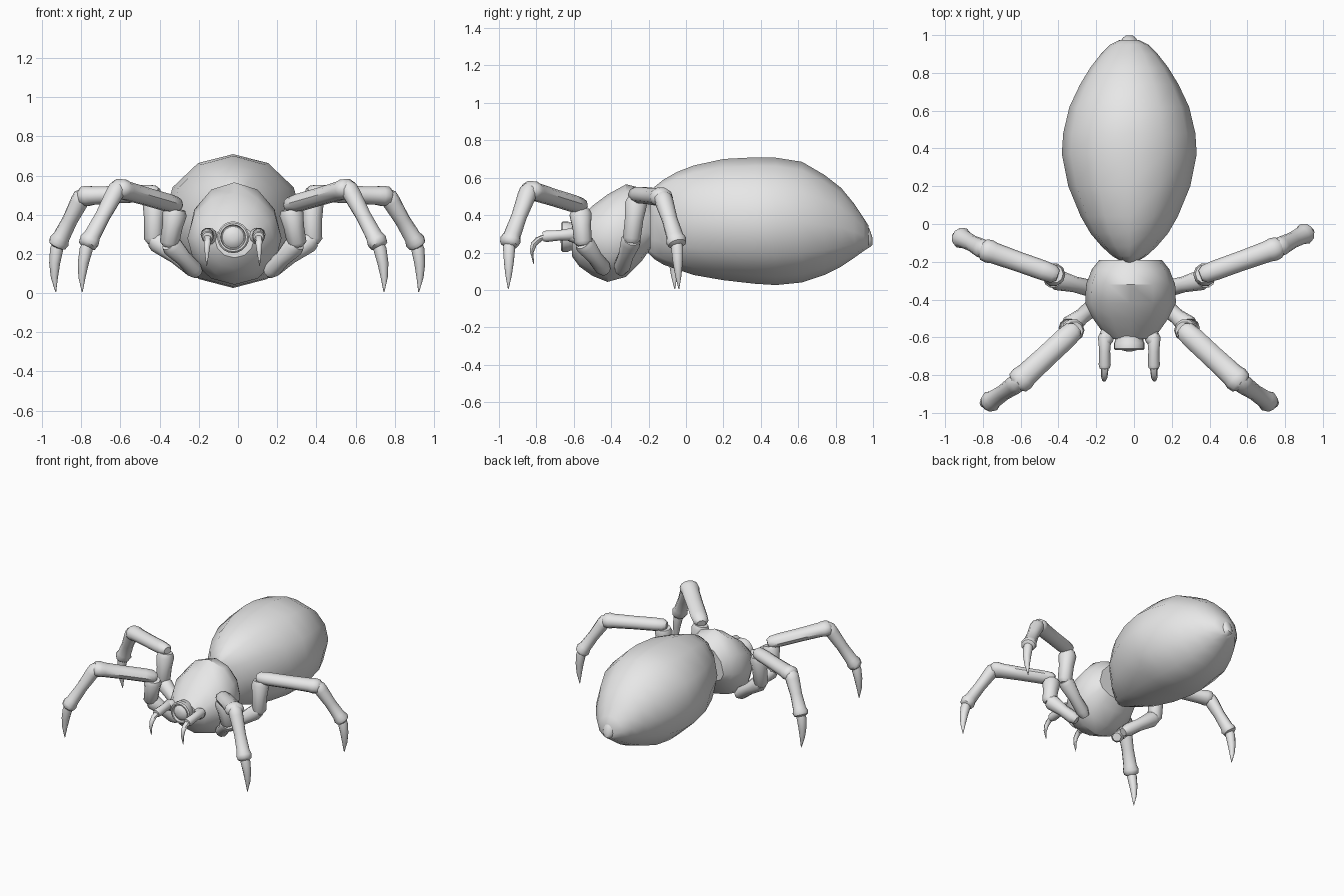
import bpy, bmesh, math
from mathutils import Vector

CX = -0.025  # body centre line

grey = bpy.data.materials.new("plain_grey")
grey.diffuse_color = (0.8, 0.8, 0.8, 1)


def loft(name, rings, angle=40):
    """Skin a list of equal rings, cap both ends, shade smooth by angle."""
    bm = bmesh.new()
    vr = [[bm.verts.new(p) for p in r] for r in rings]
    n = len(vr[0])
    for a, b in zip(vr, vr[1:]):
        for i in range(n):
            j = (i + 1) % n
            bm.faces.new((a[i], a[j], b[j], b[i]))
    bm.faces.new(vr[0])
    bm.faces.new(vr[-1])
    bmesh.ops.recalc_face_normals(bm, faces=bm.faces)
    me = bpy.data.meshes.new(name)
    bm.to_mesh(me)
    bm.free()
    me.shade_smooth()
    me.set_sharp_from_angle(angle=math.radians(angle))
    me.materials.append(grey)
    ob = bpy.data.objects.new(name, me)
    bpy.context.collection.objects.link(ob)
    return ob


def body(name, sections, sides=12, angle=50, cx=CX):
    """Sections: y, half width, bottom z, widest z, top z."""
    rings = []
    for y, hw, z0, zm, z1 in sections:
        ring = []
        for i in range(sides):
            a = math.tau * i / sides
            c = math.cos(a)
            ring.append((cx + hw * math.sin(a), y,
                         zm + c * (z1 - zm if c > 0 else zm - z0)))
        rings.append(ring)
    return loft(name, rings, angle)


def tube(name, a, b, profile, sides=10, sag=(0, 0, 0), wide=1.0):
    """Limb segment from a to b; profile: (position along, radius);
    sag bows it, wide stretches it sideways."""
    a, b, sag = Vector(a), Vector(b), Vector(sag)
    d = (b - a).normalized()
    ref = Vector((0, 0, 1)) if abs(d.z) < 0.9 else Vector((0, 1, 0))
    u = d.cross(ref).normalized()
    v = d.cross(u)
    rings = []
    for t, r in profile:
        c = a.lerp(b, t) + sag * (4 * t * (1 - t))
        rings.append([c + r * (wide * math.cos(k) * u + math.sin(k) * v)
                      for k in (math.tau * i / sides for i in range(sides))])
    return loft(name, rings, 45)


# Large egg-shaped abdomen, blunt wedge in front, small tip at the back
body("abdomen", [
    (-0.205, 0.03, 0.20, 0.36, 0.51), (-0.17, 0.09, 0.165, 0.37, 0.55),
    (-0.12, 0.145, 0.135, 0.37, 0.59), (-0.05, 0.205, 0.11, 0.37, 0.63),
    (0.04, 0.257, 0.08, 0.37, 0.665),
    (0.20, 0.323, 0.052, 0.37, 0.70), (0.37, 0.357, 0.033, 0.37, 0.709),
    (0.48, 0.35, 0.026, 0.365, 0.707), (0.62, 0.317, 0.04, 0.36, 0.685),
    (0.74, 0.26, 0.08, 0.345, 0.615), (0.83, 0.205, 0.125, 0.335, 0.545),
    (0.90, 0.15, 0.172, 0.31, 0.46), (0.95, 0.10, 0.208, 0.29, 0.385),
    (0.975, 0.05, 0.225, 0.275, 0.345)])
body("abdomen_tip", [
    (0.95, 0.05, 0.21, 0.28, 0.36), (0.982, 0.038, 0.228, 0.27, 0.325),
    (0.998, 0.018, 0.242, 0.255, 0.275)])

# Head and chest in one angular block
body("thorax", [
    (-0.19, 0.165, 0.22, 0.31, 0.49), (-0.24, 0.205, 0.15, 0.30, 0.545),
    (-0.32, 0.236, 0.07, 0.29, 0.565), (-0.42, 0.24, 0.043, 0.28, 0.51),
    (-0.50, 0.20, 0.075, 0.28, 0.45), (-0.57, 0.15, 0.125, 0.275, 0.385),
    (-0.61, 0.10, 0.18, 0.275, 0.345)], angle=35, cx=-0.018)

# Round snout: a rim with a domed lens set in it
EZ = 0.285


def disc_stack(name, steps):
    body(name, [(y, r, EZ - r, EZ, EZ + r) for y, r in steps], 20, 40)


disc_stack("snout_rim", [(-0.55, 0.075), (-0.62, 0.075), (-0.63, 0.081), (-0.66, 0.081),
                         (-0.668, 0.073), (-0.668, 0.064), (-0.65, 0.06)])
disc_stack("snout_lens", [(-0.63, 0.055), (-0.655, 0.055), (-0.668, 0.04), (-0.674, 0.015)])

# Short feelers with hooked claws
for side, s in (("left", -1), ("right", 1)):
    x = CX + s * 0.13
    tube(side + "_feeler_base", (CX + s * 0.10, -0.53, 0.27), (x, -0.63, 0.30),
         [(0, 0.035), (0.8, 0.04), (1, 0.03)])
    tube(side + "_feeler", (x, -0.58, 0.30), (x, -0.765, 0.285),
         [(0, 0.026), (0.1, 0.036), (0.5, 0.029), (0.9, 0.032), (1, 0.026)])
    tube(side + "_feeler_claw", (x, -0.75, 0.285), (x + s * 0.005, -0.815, 0.14),
         [(0, 0.022), (0.2, 0.019), (0.45, 0.016), (0.7, 0.011), (1, 0.002)],
         8, sag=(0, -0.035, 0.025))

# Limb profiles
HIP = [(0, 0.03), (0.15, 0.045), (0.5, 0.042), (0.9, 0.055), (1, 0.045)]
UPRIGHT = [(-0.12, 0.03), (0, 0.05), (0.5, 0.052), (0.9, 0.062), (1.05, 0.05)]
THIGH = [(-0.06, 0.025), (0, 0.042), (0.15, 0.046), (0.5, 0.046), (0.85, 0.049),
         (0.92, 0.054), (1, 0.05), (1.05, 0.03)]
SHIN = [(-0.1, 0.025), (0, 0.045), (0.12, 0.046), (0.5, 0.039), (0.85, 0.043),
        (0.94, 0.052), (1.02, 0.046), (1.06, 0.025)]
CLAW = [(0, 0.03), (0.1, 0.034), (0.4, 0.028), (0.7, 0.018), (1, 0.002)]

# Joints of the left legs relative to the centre line: hip, elbow, top, knee, ankle, tip
LEGS = {
    "front": [(0.18, -0.43, 0.10), (0.325, -0.55, 0.255), (0.295, -0.565, 0.42),
              (0.59, -0.84, 0.535), (0.742, -0.945, 0.25), (0.77, -0.95, 0.005)],
    "rear": [(0.17, -0.35, 0.10), (0.405, -0.29, 0.275), (0.40, -0.265, 0.48),
             (0.77, -0.135, 0.495), (0.895, -0.07, 0.25), (0.905, -0.06, 0.005)]}

for place, joints in LEGS.items():
    for side, s in (("left", -1), ("right", 1)):
        pts = [Vector((CX + s * x, y, z)) for x, y, z in joints]
        if place == "rear" and s > 0:  # this leg reaches a little further
            for i, k in ((3, 0.5), (4, 1), (5, 1)):
                pts[i] += Vector((0.042, 0.022, 0)) * k
        hip, elbow, top, knee, ankle, tip = pts
        n = f"{place}_{side}_"
        tube(n + "hip", hip, elbow, HIP)
        tube(n + "upper_arm", elbow, top, UPRIGHT)
        tube(n + "thigh", top + Vector((0, 0, 0.03)), knee, THIGH,
             wide=1.28 if place == "front" else 1.15)
        tube(n + "shin", knee, ankle, SHIN, wide=1.1)
        tube(n + "claw", ankle, tip, CLAW, sag=(s * 0.012, 0, 0))
